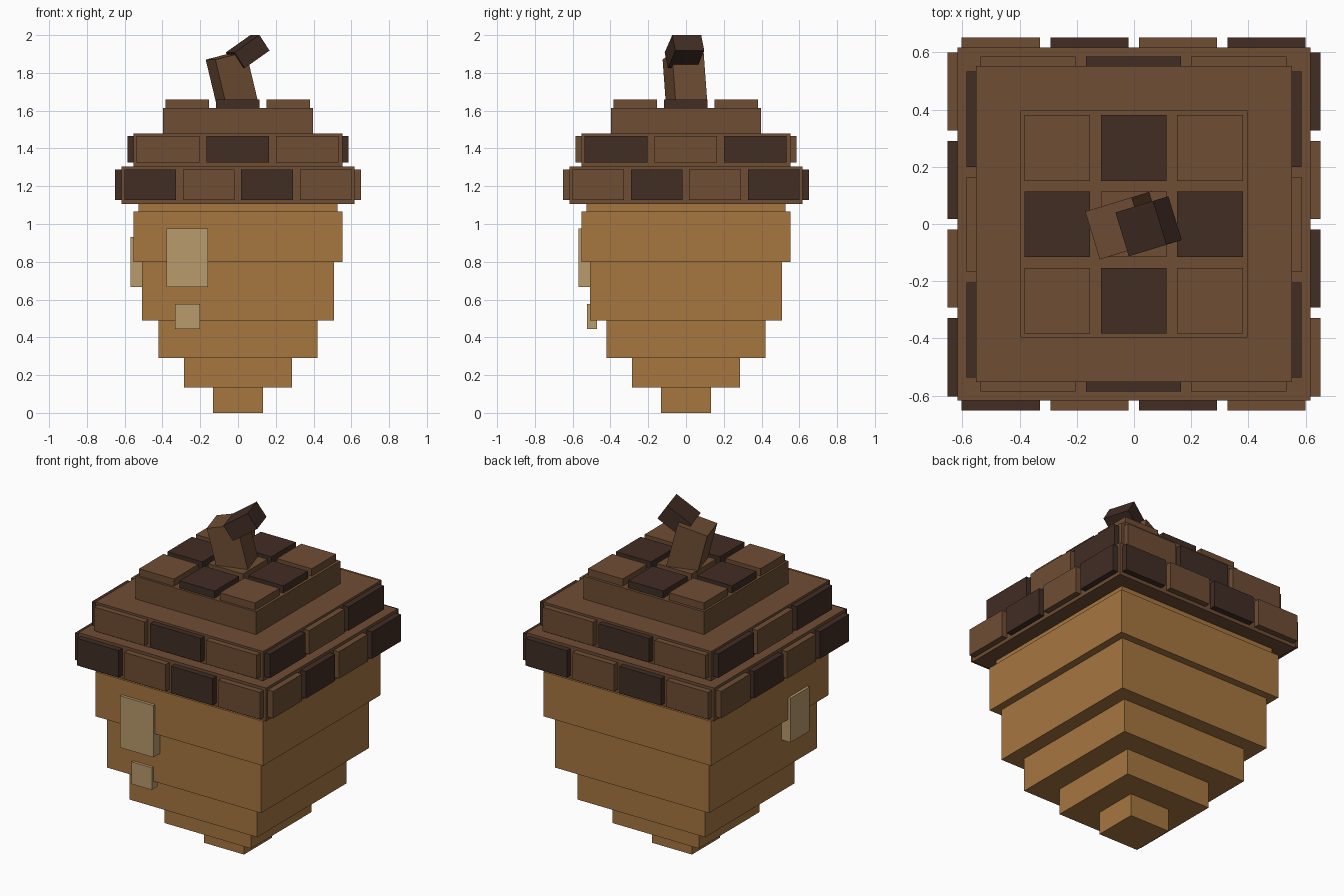
import bpy, math
from mathutils import Matrix, Vector

if "Cube" in bpy.data.objects:
    bpy.data.objects.remove(bpy.data.objects["Cube"])


def material(name, rgb):
    # sRGB bytes to linear
    lin = [((c / 255 + 0.055) / 1.055) ** 2.4 for c in rgb]
    m = bpy.data.materials.new(name)
    m.diffuse_color = (*lin, 1)
    m.use_nodes = True
    m.node_tree.nodes["Principled BSDF"].inputs["Base Color"].default_value = m.diffuse_color
    return m


NUT = material("nut_tan", (166, 118, 64))
BROWN = material("cap_brown", (110, 77, 52))
DARK = material("dark_brown", (65, 45, 36))
PALE = material("pale_highlight", (184, 155, 108))


def box(name, lo, hi, mat):
    """Axis-aligned box between two corners."""
    lo, hi = Vector(lo), Vector(hi)
    bpy.ops.mesh.primitive_cube_add(size=1, location=(lo + hi) / 2)
    ob = bpy.context.object
    ob.name = name
    ob.data.transform(Matrix.Diagonal((*(hi - lo), 1)))
    ob.data.materials.append(mat)
    return ob


def tier(name, half, z0, z1, mat):
    return box(name, (-half, -half, z0), (half, half, z1), mat)


def tilted(name, centre, size, yaw, tilt, mat):
    """Box tilted about its own y axis, then turned about z."""
    ob = box(name, [-s / 2 for s in size], [s / 2 for s in size], mat)
    ob.matrix_world = (Matrix.Translation(centre)
                       @ Matrix.Rotation(math.radians(yaw), 4, 'Z')
                       @ Matrix.Rotation(math.radians(tilt), 4, 'Y'))
    return ob


# Stepped nut body
levels = [(0.132, 0, 0.135), (0.285, 0.135, 0.29), (0.42, 0.29, 0.49),
          (0.507, 0.49, 0.80), (0.552, 0.80, 1.065), (0.528, 1.065, 1.11)]
for i, (h, z0, z1) in enumerate(levels):
    tier(f"nut_tier_{i + 1}", h, z0, z1, NUT)

# Stepped cap
for i, (h, z0, z1) in enumerate([(0.617, 1.107, 1.305), (0.552, 1.305, 1.48),
                                 (0.396, 1.48, 1.615)]):
    tier(f"cap_tier_{i + 1}", h, z0, z1, BROWN)


def scale_row(name, starts, width, inner, outer, z0, z1, dark_rule):
    """Scales round all four sides; starts run along +x or +y."""
    for side in ("front", "back", "left", "right"):
        s = -1 if side in ("front", "left") else 1
        d0, d1 = sorted((s * inner, s * outer))
        for i, a in enumerate(starts):
            lo, hi = (a, d0, z0), (a + width, d1, z1)
            if side in ("left", "right"):
                lo, hi = (d0, a, z0), (d1, a + width, z1)
            box(f"{name}_{side}_{i + 1}", lo, hi,
                DARK if dark_rule(side, i) else BROWN)


# Lower row alternates, upper row has dark middles (front/back) or dark ends
scale_row("lower_scale", [-0.602, -0.292, 0.017, 0.327], 0.273, 0.58, 0.652,
          1.128, 1.288,
          lambda side, i: (i % 2 == 0) == (side in ("front", "left")))
scale_row("upper_scale", [-0.537, -0.168, 0.20], 0.333, 0.52, 0.586,
          1.325, 1.467,
          lambda side, i: (i == 1) == (side in ("front", "back")))

# Checkered scales on top
starts = [-0.383, -0.116, 0.15]
for i, x in enumerate(starts):
    for j, y in enumerate(starts):
        box(f"top_scale_{i + 1}_{j + 1}", (x, y, 1.60),
            (x + 0.23, y + 0.23, 1.658), DARK if (i + j) % 2 else BROWN)

# Bent stem
tilted("stem", (-0.027, -0.004, 1.736), (0.175, 0.175, 0.32), 17, -14, BROWN)
tilted("stem_tip", (0.051, -0.008, 1.913), (0.166, 0.16, 0.10), 17, -34, DARK)

# Pale highlights
box("highlight_front_large", (-0.378, -0.569, 0.667), (-0.159, -0.50, 0.975), PALE)
box("highlight_front_small", (-0.333, -0.524, 0.445), (-0.20, -0.471, 0.577), PALE)
box("highlight_left", (-0.568, -0.351, 0.667), (-0.50, -0.172, 0.93), PALE)
